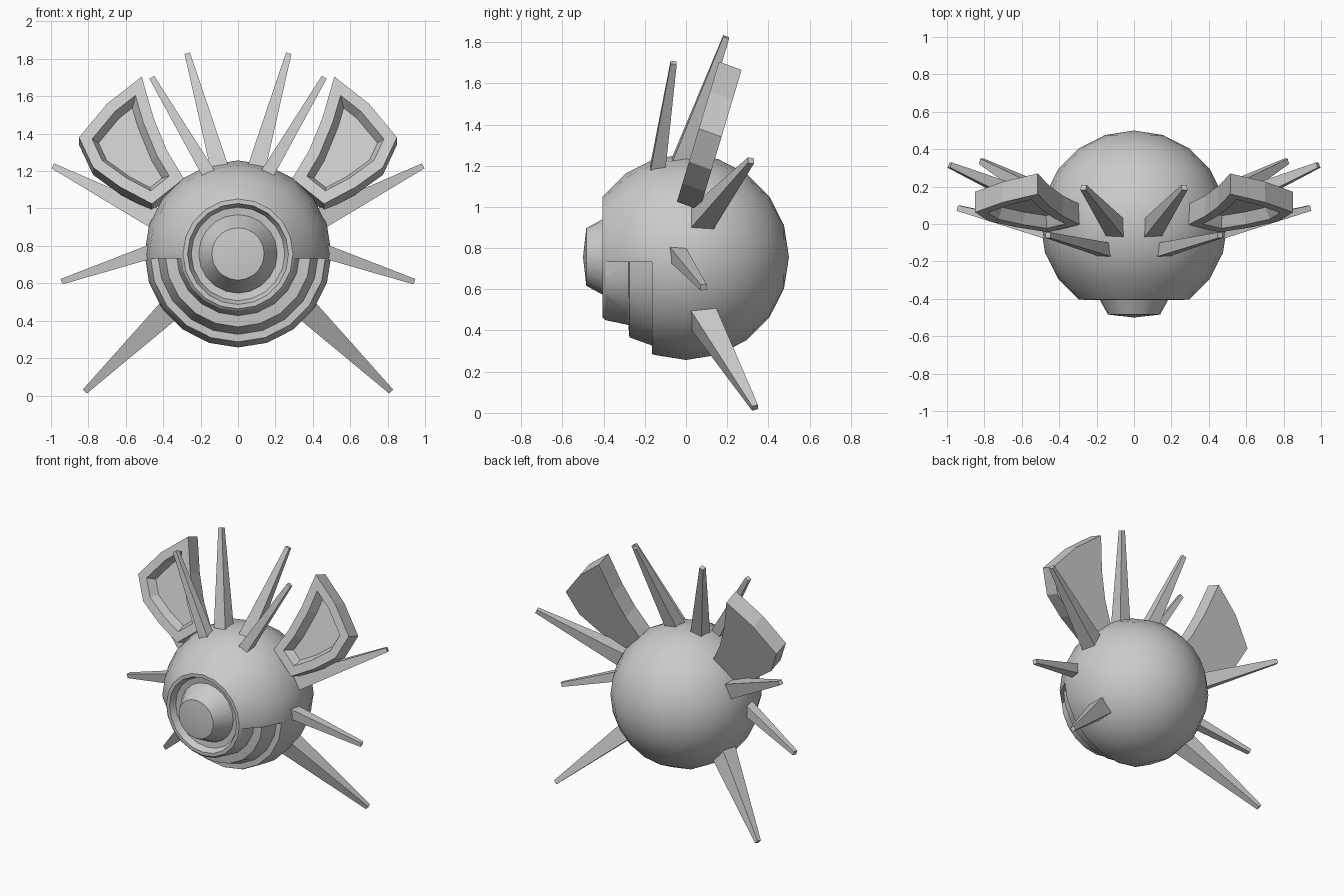
import bpy, bmesh, math
from mathutils import Vector

cube = bpy.data.objects.get("Cube")
if cube:
    bpy.data.objects.remove(cube)

gray = bpy.data.materials.new("plain_gray")
gray.use_nodes = True
COLOR = (0.6, 0.6, 0.6, 1)
gray.diffuse_color = COLOR
gray.node_tree.nodes["Principled BSDF"].inputs["Base Color"].default_value = COLOR

R, CZ, SEG = 0.5, 0.757, 20


def finish(bm, name):
    bmesh.ops.recalc_face_normals(bm, faces=bm.faces[:])
    mesh = bpy.data.meshes.new(name)
    bm.to_mesh(mesh)
    bm.free()
    mesh.materials.append(gray)
    obj = bpy.data.objects.new(name, mesh)
    bpy.context.collection.objects.link(obj)
    return obj


def lathe(profile, closed=False):
    """Spin (radius, y) points around the front-to-back axis."""
    bm = bmesh.new()
    verts = [bm.verts.new((r, y, 0)) for r, y in profile]
    pairs = list(zip(verts, verts[1:] + verts[:1]))
    edges = [bm.edges.new(p) for p in (pairs if closed else pairs[:-1])]
    bmesh.ops.spin(bm, geom=verts + edges, cent=(0, 0, 0), axis=(0, 1, 0),
                   dvec=(0, 0, 0), angle=math.tau, steps=SEG)
    bmesh.ops.remove_doubles(bm, verts=bm.verts[:], dist=0.0005)
    bmesh.ops.translate(bm, verts=bm.verts[:], vec=(0, 0, CZ))
    return bm


# Body: ball with a recessed front socket and a raised conical eye
ball = [(R * math.sin(math.pi * k / 10), R * math.cos(math.pi * k / 10))
        for k in range(9)]
ball[0] = (0, R)
socket = [(0.27, -0.405), (0.25, -0.36), (0.21, -0.355), (0.14, -0.484), (0, -0.5)]
body = finish(lathe(ball + socket), "body")

# Stepped jaw: a half ring cut away below the middle of the front
steps = [(0.33, -0.28), (0.39, -0.275), (0.43, -0.165),
         (0.7, -0.165), (0.7, -0.6), (0.305, -0.6), (0.305, -0.4)]
bm = lathe(steps, closed=True)
bmesh.ops.bisect_plane(bm, geom=bm.verts[:] + bm.edges[:] + bm.faces[:],
                       plane_co=(0, 0, 0.733), plane_no=(0, 0, 1), clear_outer=True)
bmesh.ops.holes_fill(bm, edges=[e for e in bm.edges if e.is_boundary], sides=0)
cutter = finish(bm, "jaw_cutter")
cutter.hide_render = True
cut = body.modifiers.new("jaw_steps", "BOOLEAN")
cut.operation, cut.solver, cut.object = "DIFFERENCE", "EXACT", cutter
bpy.ops.object.select_all(action="DESELECT")
bpy.context.view_layer.objects.active = body
body.select_set(True)
bpy.ops.object.modifier_apply(modifier=cut.name)
bpy.data.objects.remove(cutter)
bpy.ops.object.shade_smooth_by_angle(angle=math.radians(28))


def spike(name, base, tip, width, side):
    """Four-sided tapering spike sunk into the body."""
    base, tip = (Vector((p[0] * side, p[1], p[2])) for p in (base, tip))
    axis = (tip - base).normalized()
    across = axis.cross(Vector((0, 1, 0))).normalized()
    deep = axis.cross(across)
    bm = bmesh.new()
    rings = []
    for center, half in ((base - axis * 0.06, width / 2), (tip, 0.015)):
        rings.append([bm.verts.new(center + across * half * a + deep * half * b)
                      for a, b in ((-1, -1), (1, -1), (1, 1), (-1, 1))])
    for k in range(4):
        j = (k + 1) % 4
        bm.faces.new((rings[0][k], rings[0][j], rings[1][j], rings[1][k]))
    for ring in rings:
        bm.faces.new(ring)
    finish(bm, name)


def ear(name, side):
    """Flared plate leaning back, with a sunken front panel."""
    outline = [(0.515, 1.705), (0.70, 1.56), (0.85, 1.38), (0.775, 1.22),
               (0.63, 1.115), (0.46, 1.025), (0.29, 1.16), (0.38, 1.31), (0.45, 1.48)]
    bm = bmesh.new()
    front = [bm.verts.new((x * side, 0.16 + 0.3 * (z - 1.705), z)) for x, z in outline]
    back = [bm.verts.new(v.co + Vector((0, 0.11, -0.04))) for v in front]
    panel = bm.faces.new(front)
    bm.faces.new(back[::-1])
    for k in range(len(front)):
        j = (k + 1) % len(front)
        bm.faces.new((front[j], front[k], back[k], back[j]))
    bmesh.ops.recalc_face_normals(bm, faces=bm.faces[:])
    bmesh.ops.inset_region(bm, faces=[panel], thickness=0.06, use_even_offset=True)
    bmesh.ops.inset_region(bm, faces=[panel], thickness=0.03, depth=-0.06,
                           use_even_offset=True)
    finish(bm, name)


# Name, base centre, tip centre, base width
SPIKES = [
    ("crown_spike", (0.10, -0.02, 1.22), (0.27, 0.195, 1.825), 0.10),
    ("brow_spike", (0.165, -0.135, 1.20), (0.46, -0.06, 1.70), 0.075),
    ("upper_side_spike", (0.45, 0.085, 0.95), (0.985, 0.315, 1.225), 0.115),
    ("lower_side_spike", (0.465, -0.04, 0.77), (0.94, 0.085, 0.61), 0.08),
    ("bottom_spike", (0.39, 0.10, 0.435), (0.815, 0.335, 0.025), 0.125),
]
for label, side in (("left", 1), ("right", -1)):
    ear(label + "_ear", side)
    for name, base, tip, width in SPIKES:
        spike(label + "_" + name, base, tip, width, side)
